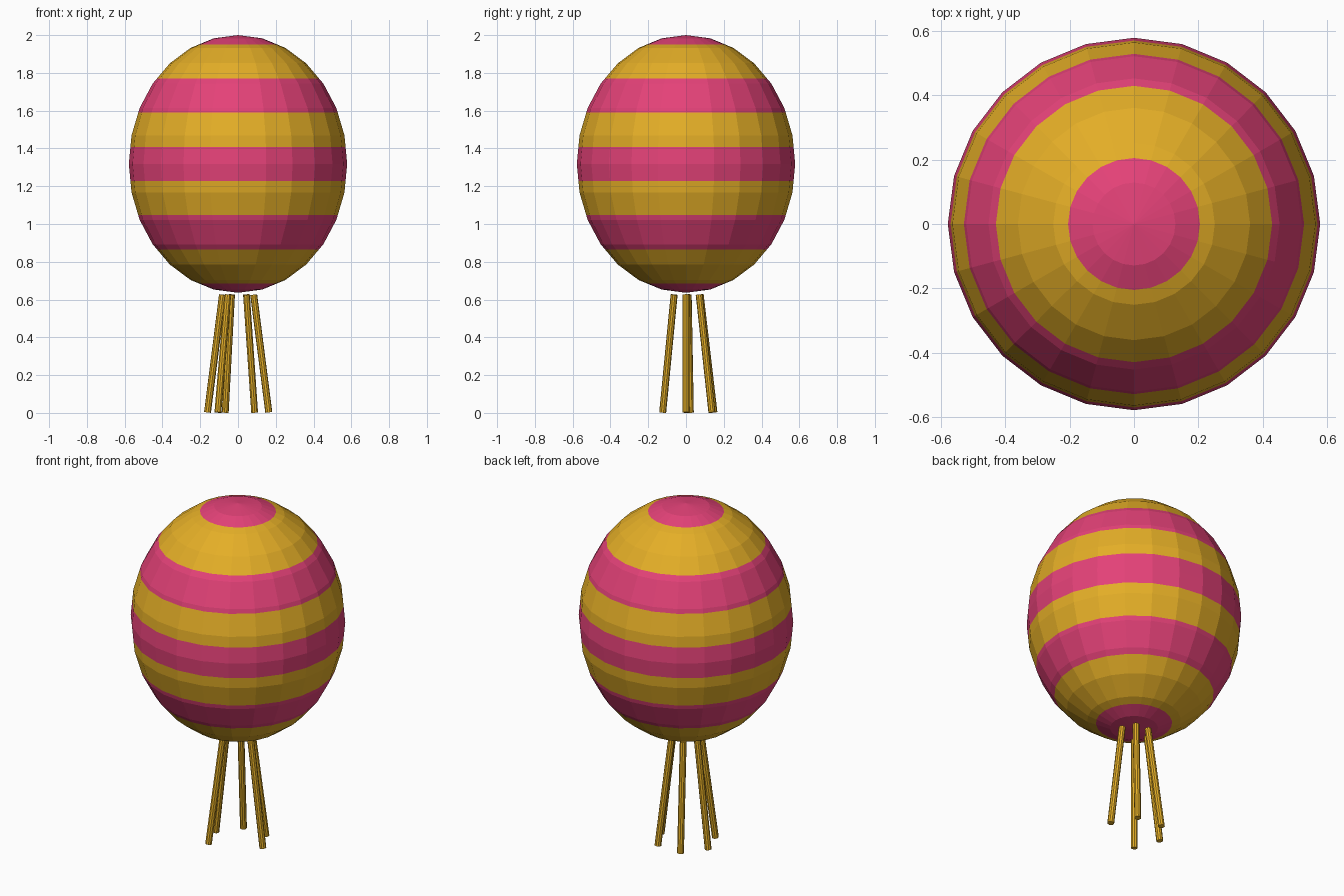
import bpy, bmesh, math
from mathutils import Vector, Matrix

if "Cube" in bpy.data.objects:
    bpy.data.objects.remove(bpy.data.objects["Cube"])

CENTRE_Z, HALF_H, RADIUS = 1.318, 0.682, 0.578
BAND = 0.181


def material(name, rgb):
    m = bpy.data.materials.new(name)
    m.diffuse_color = (*rgb, 1.0)
    m.use_nodes = True
    m.node_tree.nodes["Principled BSDF"].inputs["Base Color"].default_value = m.diffuse_color
    return m


def add_object(name, bm, mats):
    me = bpy.data.meshes.new(name)
    bm.to_mesh(me)
    bm.free()
    for m in mats:
        me.materials.append(m)
    ob = bpy.data.objects.new(name, me)
    bpy.context.collection.objects.link(ob)
    return ob


pink = material("pink", (0.775, 0.054, 0.188))
yellow = material("golden_yellow", (0.775, 0.423, 0.02))

# Balloon: faceted ellipsoid, cut at each stripe boundary
bm = bmesh.new()
bmesh.ops.create_uvsphere(bm, u_segments=24, v_segments=14, radius=1.0)
bm.transform(Matrix.Translation((0, 0, CENTRE_Z)) @ Matrix.Diagonal((RADIUS, RADIUS, HALF_H, 1)))
for i in range(8):
    z = CENTRE_Z + (i - 3.5) * BAND
    bmesh.ops.bisect_plane(bm, geom=bm.verts[:] + bm.edges[:] + bm.faces[:],
                           plane_co=(0, 0, z), plane_no=(0, 0, 1), dist=1e-5)
for f in bm.faces:
    f.smooth = False
    band = round((f.calc_center_median().z - CENTRE_Z) / BAND)
    f.material_index = abs(band) % 2
add_object("balloon", bm, [pink, yellow])

# Hanging rods: splayed outwards, one radian apart
for i in range(5):
    direction = Vector((math.cos(i), math.sin(i), 0))
    top = direction * 0.083 + Vector((0, 0, 0.626))
    bottom = direction * 0.163 + Vector((0, 0, 0.0025))
    axis = top - bottom
    bm = bmesh.new()
    bmesh.ops.create_cone(bm, cap_ends=True, segments=10, radius1=0.0185,
                          radius2=0.0185, depth=axis.length)
    rot = axis.to_track_quat('Z', 'Y').to_matrix().to_4x4()
    bm.transform(Matrix.Translation((top + bottom) / 2) @ rot)
    add_object(f"hanging_rod_{i + 1}", bm, [yellow])
